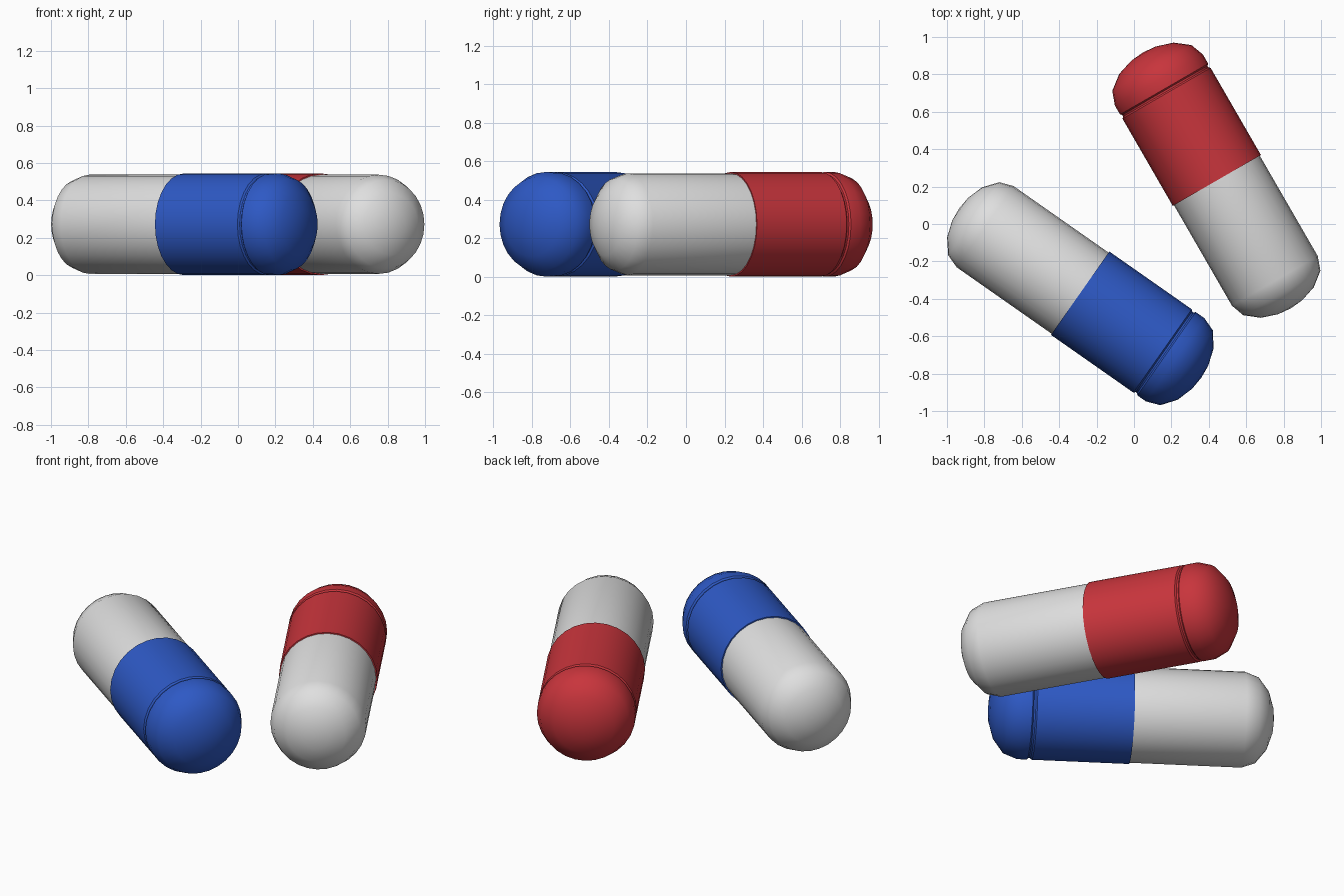
import bpy
import bmesh
import math
from mathutils import Matrix, Vector

if "Cube" in bpy.data.objects:
    bpy.data.objects.remove(bpy.data.objects["Cube"])

SIDES = 28
CAP_R, BODY_R = 0.272, 0.265      # the cap sleeve is slightly wider than the body
DOME_START, DOME_DEPTH = 0.62, 0.17


def material(name, rgb):
    m = bpy.data.materials.new(name)
    m.diffuse_color = (*rgb, 1)
    m.use_nodes = True
    m.node_tree.nodes["Principled BSDF"].inputs["Base Color"].default_value = m.diffuse_color
    return m


white = material("white", (0.74, 0.74, 0.74))
red = material("red", (0.58, 0.035, 0.045))
blue = material("blue", (0.027, 0.10, 0.56))


def dome(r):
    """Flattened dome profile as (axial, radius) points, ending at the pole."""
    pts = [(DOME_START + DOME_DEPTH * math.sin(math.radians(a)),
            r * math.cos(math.radians(a))) for a in (0, 26, 52, 74)]
    return pts + [(DOME_START + DOME_DEPTH, 0)]


def lathe(name, profile, mat, matrix):
    """Revolve a profile about local x; radius 0 makes a pole."""
    bm = bmesh.new()
    rings = []
    for x, r in profile:
        n = SIDES if r > 0 else 1
        rings.append([bm.verts.new((x, r * math.sin(2 * math.pi * i / SIDES),
                                    r * math.cos(2 * math.pi * i / SIDES)))
                      for i in range(n)])
    for a, b in zip(rings, rings[1:]):
        for i in range(SIDES):
            j = (i + 1) % SIDES
            quad = [a[i % len(a)], a[j % len(a)], b[j % len(b)], b[i % len(b)]]
            bm.faces.new(list(dict.fromkeys(quad)))
    bmesh.ops.recalc_face_normals(bm, faces=bm.faces)
    mesh = bpy.data.meshes.new(name)
    bm.to_mesh(mesh)
    bm.free()
    mesh.materials.append(mat)
    obj = bpy.data.objects.new(name, mesh)
    obj.matrix_world = matrix
    bpy.context.collection.objects.link(obj)
    bpy.ops.object.select_all(action='DESELECT')
    obj.select_set(True)
    bpy.context.view_layer.objects.active = obj
    bpy.ops.object.shade_smooth_by_angle(angle=math.radians(38))


def capsule(name, x, y, degrees, mat):
    m = (Matrix.Translation(Vector((x, y, CAP_R)))
         @ Matrix.Rotation(math.radians(degrees), 4, 'Z'))
    # plain body half, tucked just inside the cap
    body = [(0.02, 0), (0.02, BODY_R)] + [(-a, r) for a, r in dome(BODY_R)]
    lathe(name + "_body", body, white, m)
    # coloured cap half with a narrow locking groove
    cap = [(0.01, 0), (0.0, BODY_R - 0.01), (0.0, CAP_R), (0.538, CAP_R),
           (0.546, CAP_R - 0.009), (0.556, CAP_R - 0.009), (0.564, CAP_R)]
    lathe(name + "_cap", cap + dome(CAP_R), mat, m)


capsule("blue_capsule", -0.288, -0.37, -35, blue)
capsule("red_capsule", 0.443, 0.233, 120, red)
